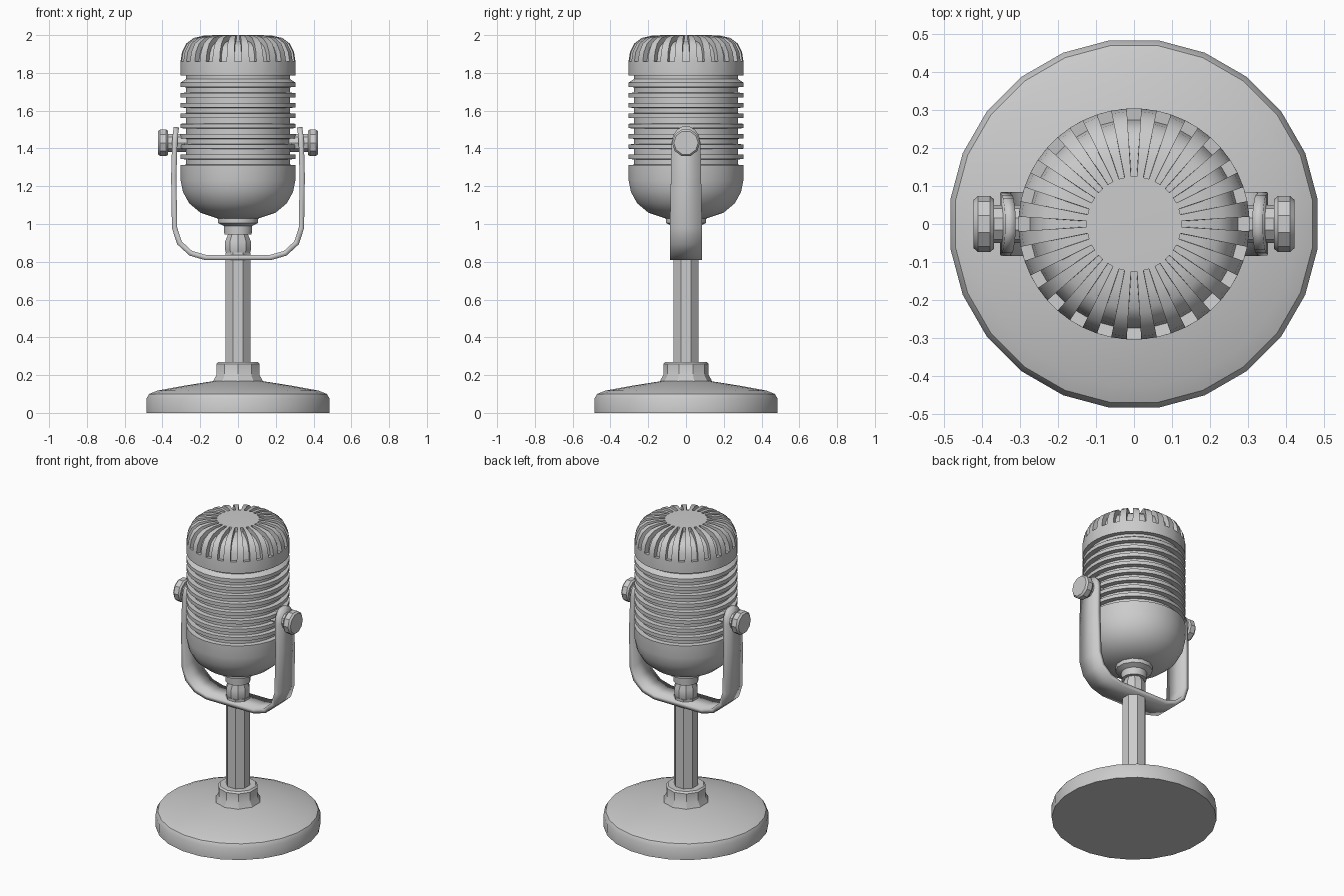
import bpy, bmesh, math
from mathutils import Matrix

if "Cube" in bpy.data.objects:
    bpy.data.objects.remove(bpy.data.objects["Cube"])


def finish(name, bm, angle=30):
    bmesh.ops.recalc_face_normals(bm, faces=bm.faces)
    me = bpy.data.meshes.new(name)
    bm.to_mesh(me)
    bm.free()
    ob = bpy.data.objects.new(name, me)
    bpy.context.collection.objects.link(ob)
    bpy.ops.object.select_all(action='DESELECT')
    ob.select_set(True)
    bpy.context.view_layer.objects.active = ob
    bpy.ops.object.shade_smooth_by_angle(angle=math.radians(angle))
    return ob


def rings(bm, profile, angles):
    """Revolve an (r, z) profile, cap both ends, return side faces by row."""
    rows = [[bm.verts.new((r * math.cos(a), r * math.sin(a), z)) for a in angles]
            for r, z in profile]
    n = len(angles)
    sides = [[bm.faces.new((p[i], p[(i + 1) % n], q[(i + 1) % n], q[i])) for i in range(n)]
             for p, q in zip(rows, rows[1:])]
    bm.faces.new(rows[0][::-1])
    bm.faces.new(rows[-1])
    return sides


def lathe(name, profile, n, angle=30, matrix=None):
    bm = bmesh.new()
    rings(bm, profile, [2 * math.pi * (i + 0.5) / n for i in range(n)])
    if matrix:
        bm.transform(matrix)
    return finish(name, bm, angle)


# Stand: weighted base, collar, post and neck joint
lathe("base", [(.488, 0), (.489, .075), (.475, .1), (.43, .118), (.28, .145), (.12, .17)], 24)
lathe("base_collar", [(.14, .15), (.135, .175), (.12, .2), (.12, .26), (.11, .27)], 10)
lathe("post", [(.072, .2), (.072, .85)], 8)
lathe("neck_joint", [(.055, .82), (.071, .86), (.071, .91), (.055, .945), (.055, .96)], 10)
lathe("neck_collar", [(.075, .945), (.077, .99), (.11, 1.005), (.112, 1.05)], 12)

# Body: bowl below, stacked grille rings above
profile = [(.11, 1.03), (.2, 1.06), (.26, 1.11), (.293, 1.17), (.305, 1.23), (.305, 1.312)]
pitch = .0545
for i in range(8):
    z = 1.342 + i * pitch
    profile += [(.276, z - .028), (.276, z), (.305, z + .002), (.305, z + .025)]
profile += [(.276, 1.768), (.276, 1.8)]
lathe("body", profile, 32)

# Domed cap with radial slots pressed inward
bm = bmesh.new()
count = 24
angles = [2 * math.pi * (k + o) / count for k in range(count) for o in (-.24, .24)]
dome = [(.305, 1.785), (.305, 1.86), (.297, 1.91), (.275, 1.955),
        (.235, 1.985), (.18, 1.997), (.125, 2.0)]
sides = rings(bm, dome, angles)
bmesh.ops.recalc_face_normals(bm, faces=bm.faces)
slots = [row[i] for row in sides[1:] for i in range(0, len(angles), 2)]
bmesh.ops.inset_region(bm, faces=slots, thickness=.001, depth=-.03)
finish("slotted_dome", bm)

# Yoke: flat U-shaped strap with rounded ends, as (x, z, half width)
half = [(.17, .822, .085), (.25, .845, .085), (.31, .9, .085), (.336, .98, .085),
        (.34, 1.25, .08), (.335, 1.43, .077), (.332, 1.47, .068),
        (.328, 1.5, .045), (.326, 1.513, .02)]
path = [(-x, z, w) for x, z, w in reversed(half)] + half
bm = bmesh.new()
pairs = [(bm.verts.new((x, -w, z)), bm.verts.new((x, w, z))) for x, z, w in path]
for (a, b), (c, d) in zip(pairs, pairs[1:]):
    bm.faces.new((a, b, d, c))
yoke = finish("yoke", bm)
mod = yoke.modifiers.new("thickness", 'SOLIDIFY')
mod.thickness = .028
mod.offset = 0

# Pivot pins and clamp knobs on both sides
for side, label in ((1, "right"), (-1, "left")):
    place = Matrix.Translation((0, 0, 1.43)) @ Matrix.Rotation(side * math.pi / 2, 4, 'Y')
    lathe(label + "_pivot", [(.05, .26), (.05, .38)], 10, matrix=place)
    lathe(label + "_knob", [(.066, .37), (.074, .38), (.074, .412), (.064, .423)], 10,
          matrix=place)
